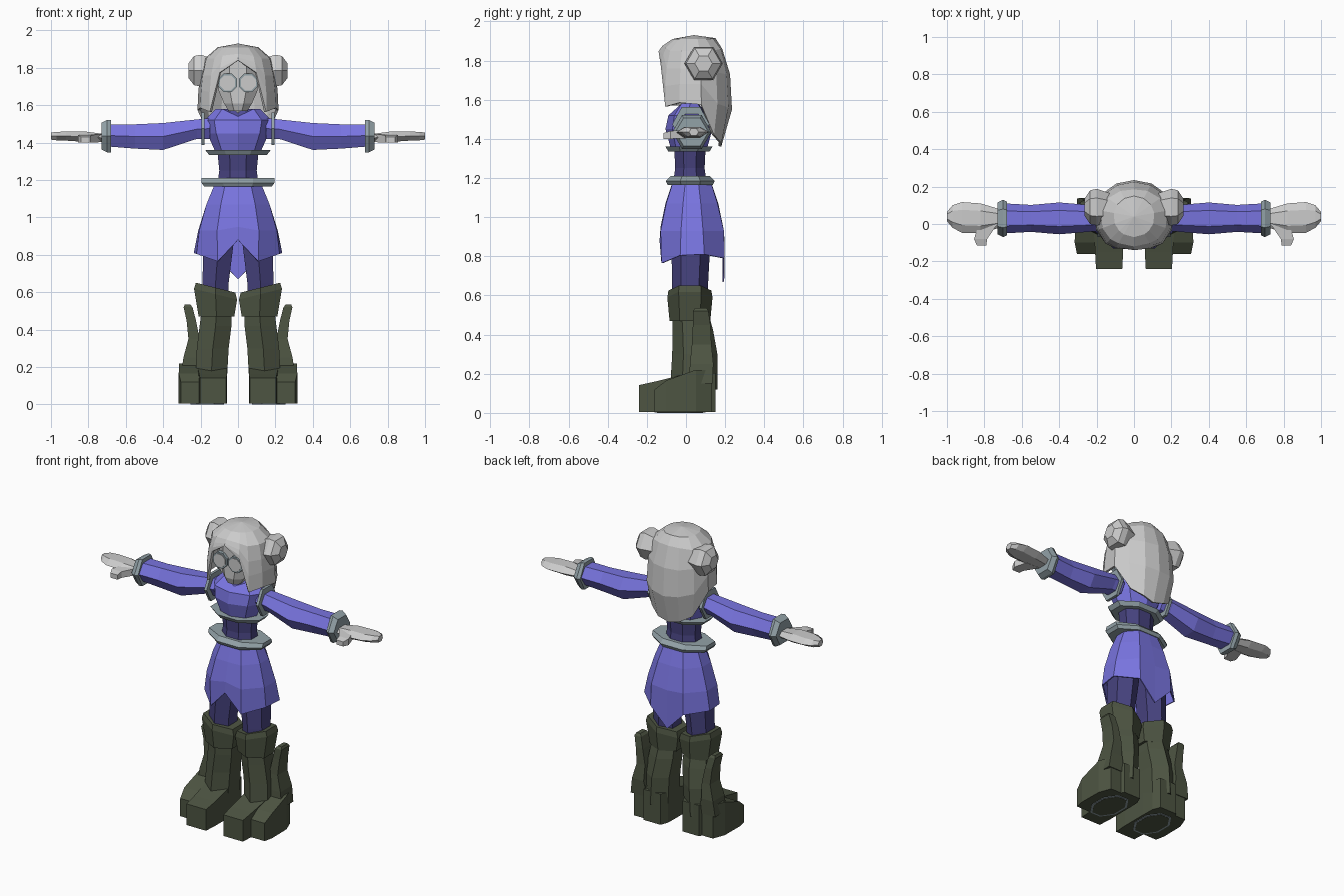
import bpy, bmesh, math


def material(name, rgb):
    m = bpy.data.materials.new(name)
    m.diffuse_color = (*rgb, 1)
    return m


GREY = material("pale_grey", (0.60, 0.60, 0.60))
BLUE = material("violet_blue", (0.19, 0.175, 0.74))
NAVY = material("dark_violet", (0.062, 0.055, 0.21))
TRIM = material("steel_trim", (0.29, 0.36, 0.39))
BOOT = material("olive_boot", (0.075, 0.09, 0.055))


def finish(name, bm, mat, mirror=False, thick=0):
    bmesh.ops.recalc_face_normals(bm, faces=bm.faces)
    me = bpy.data.meshes.new(name)
    bm.to_mesh(me)
    bm.free()
    me.materials.append(mat)
    ob = bpy.data.objects.new(name, me)
    bpy.context.collection.objects.link(ob)
    if thick:
        s = ob.modifiers.new("Thickness", 'SOLIDIFY')
        s.thickness, s.offset = thick, -1
    if mirror:
        ob.modifiers.new("Mirror", 'MIRROR')
    return ob


def loft(name, axis, rings, mat, n=8, mirror=False, half=True, shape=None):
    """Rings are (position, centre a, centre b, radius a, radius b) along an axis."""
    bm = bmesh.new()
    loops = []
    grow = 1 / math.cos(math.pi / n) if half else 1
    for i, (p, ca, cb, ra, rb) in enumerate(rings):
        loop = []
        for k in range(n):
            t = 2 * math.pi * (k + (0.5 if half else 0)) / n
            a, b = ca + ra * grow * math.cos(t), cb + rb * grow * math.sin(t)
            co = {'x': (p, a, b), 'y': (a, p, b), 'z': (a, b, p)}[axis]
            loop.append(bm.verts.new(shape(i, *co) if shape else co))
        loops.append(loop)
    for lo, hi in zip(loops, loops[1:]):
        for k in range(n):
            j = (k + 1) % n
            bm.faces.new((lo[k], lo[j], hi[j], hi[k]))
    bm.faces.new(loops[0])
    bm.faces.new(loops[-1])
    return finish(name, bm, mat, mirror)


def shell(name, cols, cy, mat, pole=None, thick=0.015):
    """Open shell from half a set of columns (angle from front, [(radius, z)...])."""
    full = cols + [(-a, pts) for a, pts in reversed(cols[1:-1])]
    bm = bmesh.new()
    grid = []
    for a, pts in full:
        s, c = math.sin(math.radians(a)), math.cos(math.radians(a))
        grid.append([bm.verts.new((r * s, cy - r * c, z)) for r, z in pts])
    top = bm.verts.new((0, cy, pole)) if pole else None
    for i, col in enumerate(grid):
        nxt = grid[(i + 1) % len(grid)]
        if top:
            bm.faces.new((top, col[0], nxt[0]))
        for k in range(len(col) - 1):
            bm.faces.new((col[k], col[k + 1], nxt[k + 1], nxt[k]))
    return finish(name, bm, mat, thick=thick)


# Hair: cap with short fringe, side locks and long back
shell("hair", [
    (0, [(.11, 1.91), (.16, 1.875), (.175, 1.855), (.18, 1.847), (.178, 1.84)]),
    (30, [(.11, 1.91), (.165, 1.865), (.18, 1.83), (.19, 1.80), (.195, 1.775)]),
    (46, [(.11, 1.91), (.175, 1.85), (.20, 1.76), (.21, 1.67), (.21, 1.565)]),
    (70, [(.11, 1.91), (.18, 1.85), (.20, 1.76), (.21, 1.68), (.215, 1.585)]),
    (100, [(.11, 1.91), (.18, 1.85), (.205, 1.76), (.215, 1.68), (.22, 1.575)]),
    (125, [(.11, 1.91), (.17, 1.85), (.20, 1.74), (.21, 1.58), (.18, 1.42)]),
    (152, [(.11, 1.912), (.155, 1.86), (.19, 1.73), (.20, 1.56), (.16, 1.38)]),
    (180, [(.11, 1.915), (.145, 1.86), (.185, 1.73), (.195, 1.55), (.14, 1.36)]),
], .04, GREY, pole=1.93)
loft("hair_bun", 'x', [(.13, .085, 1.78, .08, .08), (.20, .09, 1.785, .098, .098),
                       (.235, .09, 1.785, .09, .09), (.265, .09, 1.785, .045, .045)],
     GREY, 6, True, half=False)

# Face and neck
loft("face", 'z', [(1.57, 0, -.03, .05, .045), (1.61, 0, -.02, .075, .07),
                   (1.68, 0, 0, .105, .09), (1.84, 0, 0, .11, .09)], GREY, 8)
loft("neck", 'z', [(1.50, 0, .01, .035, .035), (1.60, 0, 0, .03, .03)], GREY, 6)

# Spectacles
loft("spectacle_rim", 'y', [(-.108, .055, 1.72, .05, .05), (-.08, .055, 1.72, .05, .05)],
     TRIM, 8, True)
loft("spectacle_lens", 'y', [(-.112, .055, 1.72, .04, .04), (-.106, .055, 1.72, .04, .04)],
     GREY, 8, True)

# Chest with dipped neckline
loft("chest", 'z', [(1.36, 0, .015, .125, .095), (1.45, 0, .015, .165, .12),
                    (1.52, 0, .015, .18, .105), (1.58, 0, .02, .12, .06)], BLUE, 8,
     half=False,
     shape=lambda i, x, y, z: (x, y, z - .04 if i == 3 and abs(x) < .05 else z))
loft("chest_band", 'z', [(1.335, 0, .015, .155, .105), (1.36, 0, .015, .175, .12)], TRIM, 8)
loft("waist", 'z', [(1.18, 0, .02, .11, .085), (1.25, 0, .02, .1, .075),
                    (1.35, 0, .02, .11, .08)], NAVY, 8)
loft("belt", 'z', [(1.165, 0, .022, .18, .115), (1.185, 0, .022, .195, .125),
                   (1.21, 0, .022, .195, .1)], TRIM, 8)

# Skirt: notched in front, long tail behind
shell("skirt", [
    (0, [(.10, 1.175), (.135, 1.07), (.16, .95), (.165, .88)]),
    (35, [(.12, 1.175), (.16, 1.07), (.195, .93), (.19, .765)]),
    (75, [(.13, 1.175), (.175, 1.07), (.215, .93), (.23, .805)]),
    (105, [(.13, 1.175), (.175, 1.07), (.22, .93), (.245, .81)]),
    (145, [(.12, 1.175), (.16, 1.07), (.20, .93), (.205, .79)]),
    (180, [(.10, 1.175), (.135, 1.07), (.165, .92), (.165, .67)]),
], .03, BLUE, thick=.008)

# Sleeves, shoulder rings, cuffs
loft("sleeve", 'x', [(.15, .03, 1.475, .065, .065), (.22, .03, 1.472, .07, .06),
                     (.40, .03, 1.433, .085, .083), (.55, .03, 1.433, .072, .075),
                     (.69, .03, 1.438, .08, .068)], BLUE, 6, True, half=False)
loft("shoulder_ring", 'x', [(.178, .025, 1.475, .095, .1), (.196, .025, 1.475, .095, .1)],
     TRIM, 6, True, half=False)
loft("cuff", 'x', [(.68, .03, 1.435, .09, .1), (.70, .03, 1.435, .1, .1),
                   (.73, .03, 1.435, .085, .082)], TRIM, 6, True, half=False)

# Mitten hands with thumbs
loft("hand", 'x', [(.72, .03, 1.425, .05, .025), (.82, .03, 1.432, .08, .032),
                   (.92, .035, 1.435, .082, .028), (.97, .04, 1.435, .06, .026),
                   (1.0, .04, 1.435, .025, .022)], GREY, 6, True, half=False)
loft("thumb", 'y', [(-.115, .815, 1.415, .025, .015), (-.08, .82, 1.42, .035, .02),
                    (.0, .78, 1.425, .05, .022)], GREY, 4, True)

# Legs
loft("leg", 'z', [(.45, .125, .02, .07, .07), (.65, .12, .02, .07, .08),
                  (.85, .105, .025, .08, .085), (1.05, .08, .025, .075, .085)], NAVY, 6, True)


# Boots: slanted cuff, shaft, two-part foot, outer fin
def slant(i, x, y, z):
    return x, y, z + (.25 * (x - .12) if i else .0)


loft("boot_cuff", 'z', [(.47, .115, .02, .095, .09), (.59, .12, .02, .115, .1),
                        (.625, .12, .02, .105, .095)], BOOT, 6, True, shape=slant)
loft("boot_shaft", 'z', [(.12, .145, .04, .085, .105), (.30, .135, .045, .085, .1),
                         (.42, .12, .035, .085, .09), (.50, .115, .025, .08, .08)],
     BOOT, 6, True)
loft("foot_inner", 'y', [(-.24, .133, .073, .07, .069), (-.15, .133, .083, .075, .079),
                         (.02, .138, .104, .08, .1), (.10, .14, .104, .08, .1),
                         (.15, .14, .104, .06, .1)], BOOT, 4, True)
loft("foot_outer", 'y', [(-.16, .25, .062, .055, .058), (-.10, .255, .085, .062, .081),
                         (.05, .25, .112, .065, .108), (.13, .235, .112, .05, .108)],
     BOOT, 4, True)
loft("boot_fin", 'z', [(.15, .245, .075, .06, .06), (.25, .25, .08, .042, .06),
                       (.35, .235, .08, .03, .05), (.45, .25, .08, .025, .045),
                       (.52, .267, .075, .024, .04), (.535, .27, .075, .014, .03)],
     BOOT, 4, True)

# Sole: pale rim around a dark tread
loft("sole_rim", 'z', [(.001, .165, -.03, .09, .13), (.006, .165, -.03, .09, .13)],
     TRIM, 8, True)
loft("sole_tread", 'z', [(0, .165, -.03, .078, .118), (.006, .165, -.03, .078, .118)],
     BOOT, 8, True)
